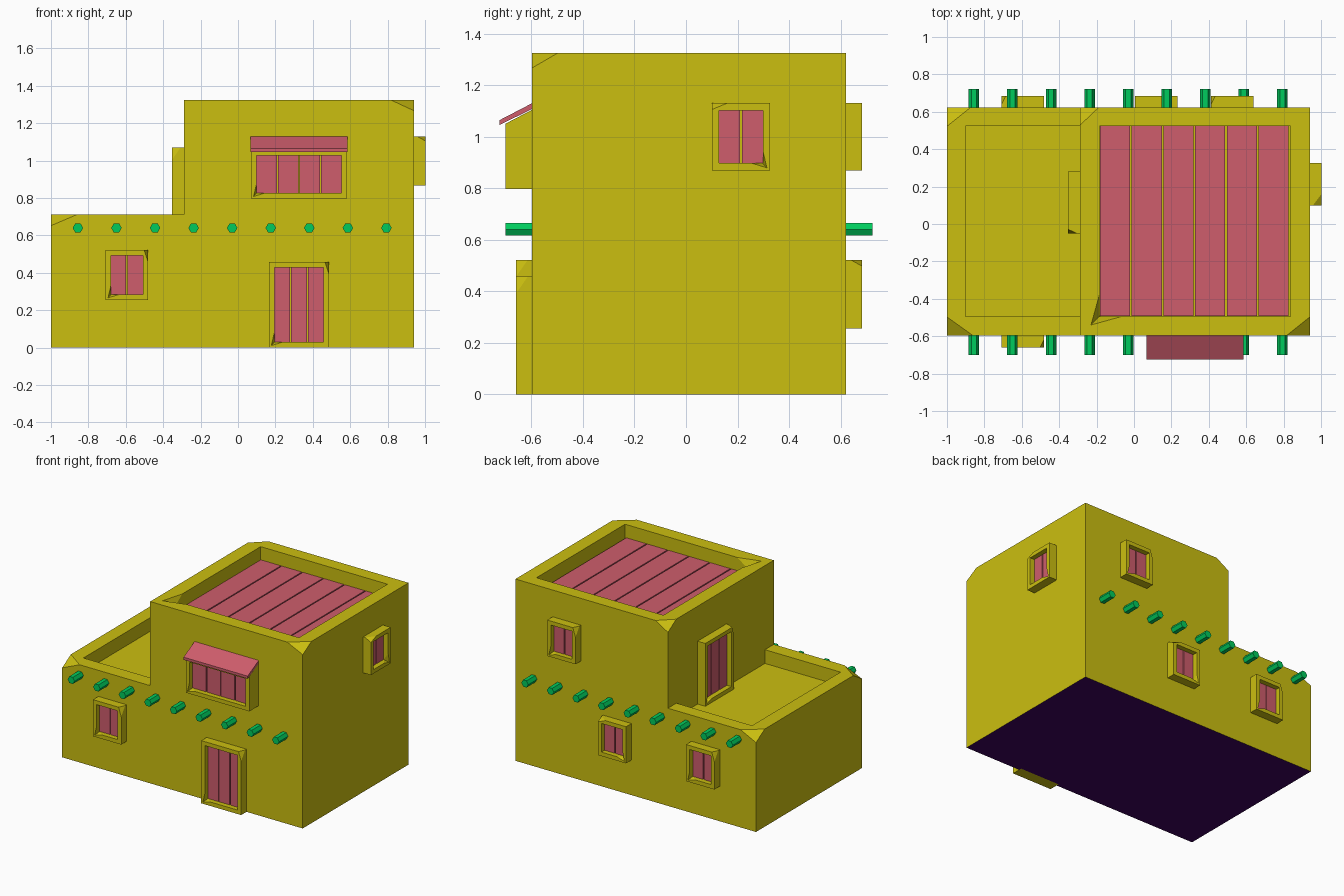
import bpy, bmesh
from math import cos, sin, pi
from mathutils import Vector, Matrix

if "Cube" in bpy.data.objects:
    bpy.data.objects.remove(bpy.data.objects["Cube"])


def mat(name, col):
    m = bpy.data.materials.new(name)
    m.diffuse_color = (*col, 1)
    m.use_nodes = True
    m.node_tree.nodes["Principled BSDF"].inputs["Base Color"].default_value = m.diffuse_color
    return m


CLAY = mat("clay", (0.60, 0.52, 0.005))
WOOD = mat("painted_wood", (0.62, 0.11, 0.15))
PIPE = mat("green_pipe", (0.0, 0.60, 0.11))
BASE = mat("base", (0.047, 0.001, 0.11))


def hull(name, pts, m=None, mw=Matrix()):
    """Convex solid around a few points."""
    bm = bmesh.new()
    for p in pts:
        bm.verts.new(p)
    r = bmesh.ops.convex_hull(bm, input=bm.verts[:])
    junk = {g for g in r["geom_interior"] + r["geom_unused"] if isinstance(g, bmesh.types.BMVert)}
    bmesh.ops.delete(bm, geom=list(junk), context='VERTS')
    bmesh.ops.dissolve_limit(bm, angle_limit=0.001, verts=bm.verts[:], edges=bm.edges[:])
    bmesh.ops.recalc_face_normals(bm, faces=bm.faces[:])
    me = bpy.data.meshes.new(name)
    bm.to_mesh(me)
    bm.free()
    ob = bpy.data.objects.new(name, me)
    ob.matrix_world = mw
    bpy.context.collection.objects.link(ob)
    if m:
        me.materials.append(m)
    return ob


def corners(x0, x1, y0, y1, z0, z1):
    return [(x, y, z) for x in (x0, x1) for y in (y0, y1) for z in (z0, z1)]


def boolean(ob, pts, op='DIFFERENCE'):
    c = hull("cutter", pts, CLAY, ob.matrix_world.copy())
    c.hide_render = True
    md = ob.modifiers.new("cut", 'BOOLEAN')
    md.operation, md.solver, md.object = op, 'EXACT', c
    bpy.context.view_layer.update()
    me = bpy.data.meshes.new_from_object(ob.evaluated_get(bpy.context.evaluated_depsgraph_get()))
    ob.modifiers.clear()
    ob.data = me
    bpy.data.objects.remove(c)


def chip(ob, corner, d):
    """Slice off an outer corner; d points from the corner along each edge."""
    c = Vector(corner)
    tri = [c + Vector([d[i] if i == k else 0 for i in range(3)]) for k in range(3)]
    cen = sum(tri, Vector()) / 3
    boolean(ob, [cen + (p - cen) * 1.3 for p in tri] + [cen + (c - cen) * 2])


def nick(ob, c, outer, q, r, s, inward):
    """Broken inner corner of a recess: outer/q/r lie on the rim, s is the deep point."""
    c, i = Vector(c), Vector(inward) * 0.003
    s = c + Vector(s) + i
    rim = [c + Vector(outer), c + Vector(q) + i, c + Vector(r) + i]
    boolean(ob, [s] + [s + (p - s) * 1.06 for p in rim])


XL, XM, XR, YF, YB, ZL, ZU = -1.0, -0.29, 0.94, -0.597, 0.622, 0.712, 1.325

# Stepped house body extruded from its front profile
prof = [(XL, 0), (XR, 0), (XR, ZU), (XM, ZU), (XM, ZL), (XL, ZL)]
bm = bmesh.new()
f = bm.faces.new([bm.verts.new((x, YF, z)) for x, z in prof])
ext = bmesh.ops.extrude_face_region(bm, geom=[f])
bmesh.ops.translate(bm, vec=(0, YB - YF, 0), verts=[v for v in ext["geom"] if isinstance(v, bmesh.types.BMVert)])
bmesh.ops.recalc_face_normals(bm, faces=bm.faces[:])
me = bpy.data.meshes.new("house_body")
bm.to_mesh(me)
bm.free()
me.materials.append(CLAY)
body = bpy.data.objects.new("house_body", me)
bpy.context.collection.objects.link(body)

# Sunken terrace and roof, broken corners
boolean(body, corners(-0.9, XM, -0.495, 0.525, 0.612, 1.0))
boolean(body, corners(-0.185, 0.838, -0.495, 0.525, 1.215, 1.5))
chip(body, (XR, YF, ZU), (-0.125, 0.1, -0.058))
chip(body, (XM, YB, ZU), (0.1, -0.095, -0.06))
chip(body, (XL, YF, ZL), (0.14, 0.1, -0.06))
chip(body, (XL, YB, ZL), (0.125, -0.1, -0.06))
nick(body, (-0.185, -0.495, ZU), (-0.045, -0.045, 0), (0, 0.125, 0), (0.125, 0, 0), (0, 0, -0.09), (1, 1, 0))

# Coloured underside
body.data.materials.append(BASE)
for p in body.data.polygons:
    if p.normal.z < -0.9 and p.center.z < 0.001:
        p.material_index = len(body.data.materials) - 1

# Roof planks
for i in range(6):
    x = -0.182 + i * 0.1695
    hull("roof_plank", corners(x, x + 0.161, -0.493, 0.523, 1.21, 1.23), WOOD)

SIDES = {
    "front": Matrix.Translation((0, YF, 0)),
    "right": Matrix.Translation((XR, 0, 0)) @ Matrix.Rotation(pi / 2, 4, 'Z'),
    "back": Matrix.Translation((0, YB, 0)) @ Matrix.Rotation(pi, 4, 'Z'),
    "left": Matrix.Translation((XM, 0, 0)) @ Matrix.Rotation(-pi / 2, 4, 'Z'),
}


def opening(name, side, u0, u1, z0, z1, n, flip=False, depth=0.062, top=None, slope=0.0):
    """Raised frame with a recess and n planks; u runs rightward seen from outside."""
    mw, b = SIDES[side], 0.029
    pts = corners(u0, u1, -depth, 0.02, z0, z1)
    if slope:
        pts = [(x, y, z - slope if z == z1 and y < 0 else z) for x, y, z in pts]
    fr = hull(name + "_frame", pts, CLAY, mw)
    a0, a1, b0, b1 = u0 + b, u1 - b, z0 + b, top or z1 - b
    floor = -depth + 0.048
    boolean(fr, corners(a0, a1, -depth - 0.1, floor, b0, b1))
    # chipped outer top corner and nicked inner bottom corner
    s = 1 if flip else -1
    if not slope:
        chip(fr, (u0 if flip else u1, -depth, z1), (s * (0.06 if flip else 0.022), 0.045, -0.025 if flip else -0.065))
    cu = a1 if flip else a0
    nick(fr, (cu, -depth, b0), (s * 0.016, 0, -0.018), (0, 0, 0.06), (-s * 0.05, 0, 0), (0, 0.042, 0), (-s, 0, 1))
    w = (a1 - a0 + 0.007) / n
    for i in range(n):
        x = a0 + i * w
        hull(name + "_plank", corners(x, x + w - 0.007, floor - 0.012, floor + 0.005, b0, b1), WOOD, mw)


opening("front_window", "front", -0.708, -0.48, 0.255, 0.522, 2)
opening("front_door", "front", 0.165, 0.487, 0.0, 0.457, 3)
opening("balcony_window", "front", 0.07, 0.582, 0.797, 1.115, 4, depth=0.104, top=1.027, slope=0.065)
opening("side_window", "right", 0.1, 0.327, 0.868, 1.13, 2, flip=True)
opening("terrace_door", "left", -0.28, 0.05, 0.612, 1.07, 3)
opening("back_upper_window", "back", -0.64, -0.412, 0.868, 1.13, 2)
opening("back_middle_window", "back", -0.232, -0.005, 0.255, 0.522, 2, flip=True)
opening("back_lower_window", "back", 0.48, 0.708, 0.255, 0.522, 2)

# Sloping awning slab
hull("awning", [(x, y, z) for x in (0.068, 0.585) for y, z in
     ((-0.724, 1.045), (-0.724, 1.064), (YF, 1.108), (YF, 1.13))], WOOD)

# Hexagonal drain pipes along front and back
for i in range(9):
    x = -0.856 + i * 0.2062
    for side, y0, y1 in (("front", -0.7, YF + 0.02), ("back", YB - 0.02, 0.723)):
        hull(side + "_pipe", [(x + 0.028 * cos(k * pi / 3), y, 0.64 + 0.028 * sin(k * pi / 3))
             for y in (y0, y1) for k in range(6)], PIPE)
